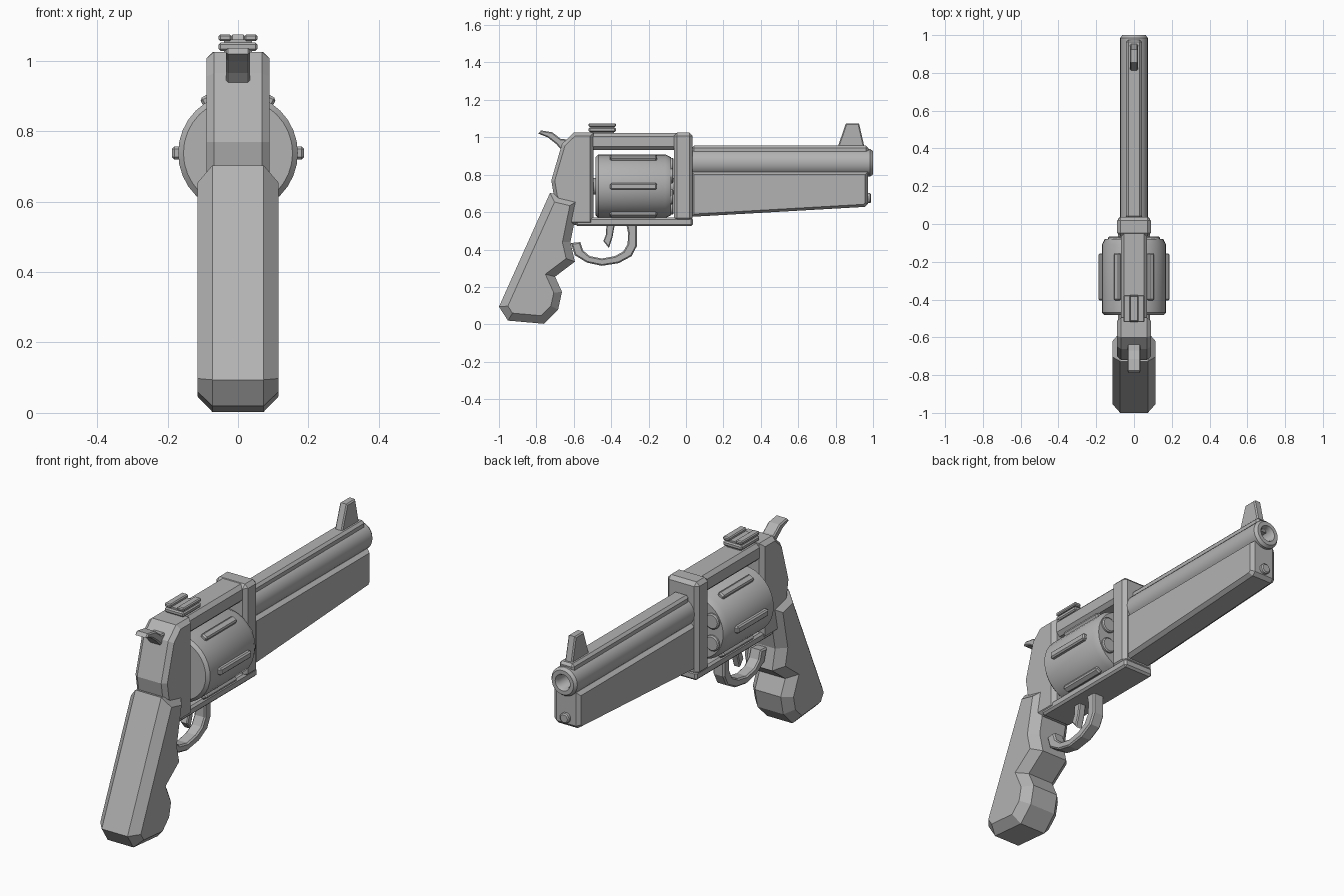
import bpy, bmesh, math
from mathutils import Matrix, Vector

if "Cube" in bpy.data.objects:
    bpy.data.objects.remove(bpy.data.objects["Cube"])

steel = bpy.data.materials.new("plain grey")
steel.diffuse_color = (0.45, 0.45, 0.45, 1)
steel.use_nodes = True
steel.node_tree.nodes["Principled BSDF"].inputs["Base Color"].default_value = steel.diffuse_color


def finish(name, bm, smooth=False):
    bmesh.ops.recalc_face_normals(bm, faces=bm.faces)
    me = bpy.data.meshes.new(name)
    bm.to_mesh(me)
    bm.free()
    me.materials.append(steel)
    ob = bpy.data.objects.new(name, me)
    bpy.context.collection.objects.link(ob)
    if smooth:
        bpy.ops.object.select_all(action='DESELECT')
        ob.select_set(True)
        bpy.context.view_layer.objects.active = ob
        bpy.ops.object.shade_smooth_by_angle(angle=math.radians(30))
    return ob


def box(name, x, y, z, bevel=0.0, matrix=None):
    """Box from (min, max) ranges, with chamfered edges."""
    bm = bmesh.new()
    bmesh.ops.create_cube(bm, size=1)
    for v in bm.verts:
        v.co = [(r[0] + r[1]) / 2 + c * (r[1] - r[0]) for r, c in zip((x, y, z), v.co)]
    if bevel:
        bmesh.ops.bevel(bm, geom=bm.edges[:], offset=bevel, segments=1, affect='EDGES')
    if matrix:
        bm.transform(matrix)
    return finish(name, bm)


def inset_profile(pts, d):
    """Mitred inward offset of a closed profile."""
    p = [Vector(q) for q in pts]
    n = len(p)
    area = sum(p[i - 1].x * p[i].y - p[i].x * p[i - 1].y for i in range(n))
    s = 1 if area > 0 else -1
    out = []
    for i in range(n):
        a = (p[i] - p[i - 1]).normalized()
        b = (p[(i + 1) % n] - p[i]).normalized()
        na, nb = Vector((-a.y, a.x)) * s, Vector((-b.y, b.x)) * s
        out.append(p[i] + (na + nb) * (d / max(0.4, 1 + na.dot(nb))))
    return out


def slab(name, pts, half, inset=0.01, chamfer=None):
    """Side profile (y, z) extruded across x with chamfered rims."""
    chamfer = inset if chamfer is None else chamfer
    inner = inset_profile(pts, inset)
    bm = bmesh.new()
    rings = []
    for x, prof in ((-half, inner), (chamfer - half, pts), (half - chamfer, pts), (half, inner)):
        rings.append([bm.verts.new((x, q[0], q[1])) for q in prof])
    n = len(pts)
    for r0, r1 in zip(rings, rings[1:]):
        for i in range(n):
            j = (i + 1) % n
            bm.faces.new((r0[i], r0[j], r1[j], r1[i]))
    bm.faces.new(rings[0])
    bm.faces.new(rings[-1])
    return finish(name, bm)


def lathe(name, prof, x=0.0, z=0.0, sides=32):
    """Profile of (y, radius) spun round an axis along y; ends are on the axis."""
    bm = bmesh.new()
    vs = [bm.verts.new((r, y, 0)) for y, r in prof]
    es = [bm.edges.new(e) for e in zip(vs, vs[1:])]
    bmesh.ops.spin(bm, geom=vs + es, cent=(0, 0, 0), axis=(0, 1, 0),
                   angle=math.tau, steps=sides, use_duplicate=False)
    bmesh.ops.remove_doubles(bm, verts=bm.verts, dist=1e-5)
    bm.transform(Matrix.Translation((x, 0, z)))
    return finish(name, bm, True)


# Grip with finger grooves
slab("grip", [(-.727, .703), (-.572, .666), (-.618, .44), (-.594, .335), (-.70, .255),
              (-.663, .174), (-.684, .078), (-.759, .003), (-.952, .02), (-1, .094)],
     .115, .042, .042)

# Frame: rear block, top strap, front post, bottom strap
slab("rear_frame", [(-.495, 1.025), (-.60, 1.025), (-.663, .965), (-.72, .77), (-.705, .68),
                    (-.62, .53), (-.495, .53)], .09, .018, .022)
box("top_strap", (-.07, .07), (-.52, 0), (.932, 1.022), .018)
box("front_post", (-.09, .09), (-.065, .036), (.55, 1.025), .018)
box("bottom_strap", (-.085, .085), (-.59, .037), (.525, .57), .01)

# Cylinder with ribs and chamber ends
CZ = .738
lathe("cylinder", [(-.483, 0), (-.483, .155), (-.468, .17), (-.11, .17), (-.08, .155), (-.08, 0)], z=CZ)
lathe("cylinder_axle", [(-.51, 0), (-.51, .045), (-.05, .045), (-.05, 0)], z=CZ, sides=16)
for i in range(6):
    a = i * math.tau / 6
    turn = Matrix.Translation((0, 0, CZ)) @ Matrix.Rotation(a, 4, 'Y')
    box(f"cylinder_rib_{i + 1}", (.155, .188), (-.405, -.155), (-.018, .018), .007, turn)
    b = a + math.pi / 6
    lathe(f"chamber_end_{i + 1}", [(-.09, 0), (-.09, .04), (-.072, .04), (-.067, .034), (-.067, 0)],
          .112 * math.cos(b), CZ + .112 * math.sin(b), 16)

# Barrel with bore, top rib, underlug and rod end
lathe("barrel", [(.02, 0), (.02, .073), (.985, .073), (1, .062), (1, .042), (.985, .034),
                 (.80, .034), (.80, 0)], z=.864)
box("barrel_rib", (-.042, .042), (.03, .975), (.89, .955), .012)
slab("underlug", [(.03, .815), (.972, .815), (.972, .645), (.955, .628), (.03, .575)], .075, .014, .02)
lathe("rod_end", [(.95, 0), (.95, .026), (.985, .026), (.99, .02), (.99, 0)], z=.675, sides=16)

# Sights
slab("front_sight", [(.81, .945), (.955, .945), (.925, 1.075), (.855, 1.075)], .021, .006)
box("rear_sight_base", (-.055, .055), (-.52, -.375), (1.028, 1.052), .006)
box("rear_sight_neck", (-.04, .04), (-.51, -.385), (1.01, 1.06))
for side, s in (("left", -1), ("right", 1)):
    box(f"rear_sight_rail_{side}", sorted((s * .018, s * .055)), (-.52, -.375), (1.056, 1.075), .005)

# Hammer
slab("hammer", [(-.79, 1.02), (-.775, 1.037), (-.715, 1.027), (-.67, .992), (-.60, .985),
                (-.60, .93), (-.668, .935), (-.695, .965), (-.74, 1.0)], .034, .006)

# Trigger and guard
slab("trigger", [(-.425, .54), (-.38, .54), (-.392, .47), (-.412, .408), (-.442, .445), (-.428, .48)],
     .02, .005)
outer = [(-.615, .435), (-.595, .37), (-.53, .33), (-.45, .313), (-.36, .327), (-.29, .365),
         (-.262, .42), (-.262, .54)]
inner = [(-.32, .54), (-.31, .49), (-.312, .43), (-.335, .39), (-.38, .365), (-.45, .352),
         (-.515, .365), (-.55, .395), (-.565, .44)]
slab("trigger_guard", outer + inner, .032, .007)
